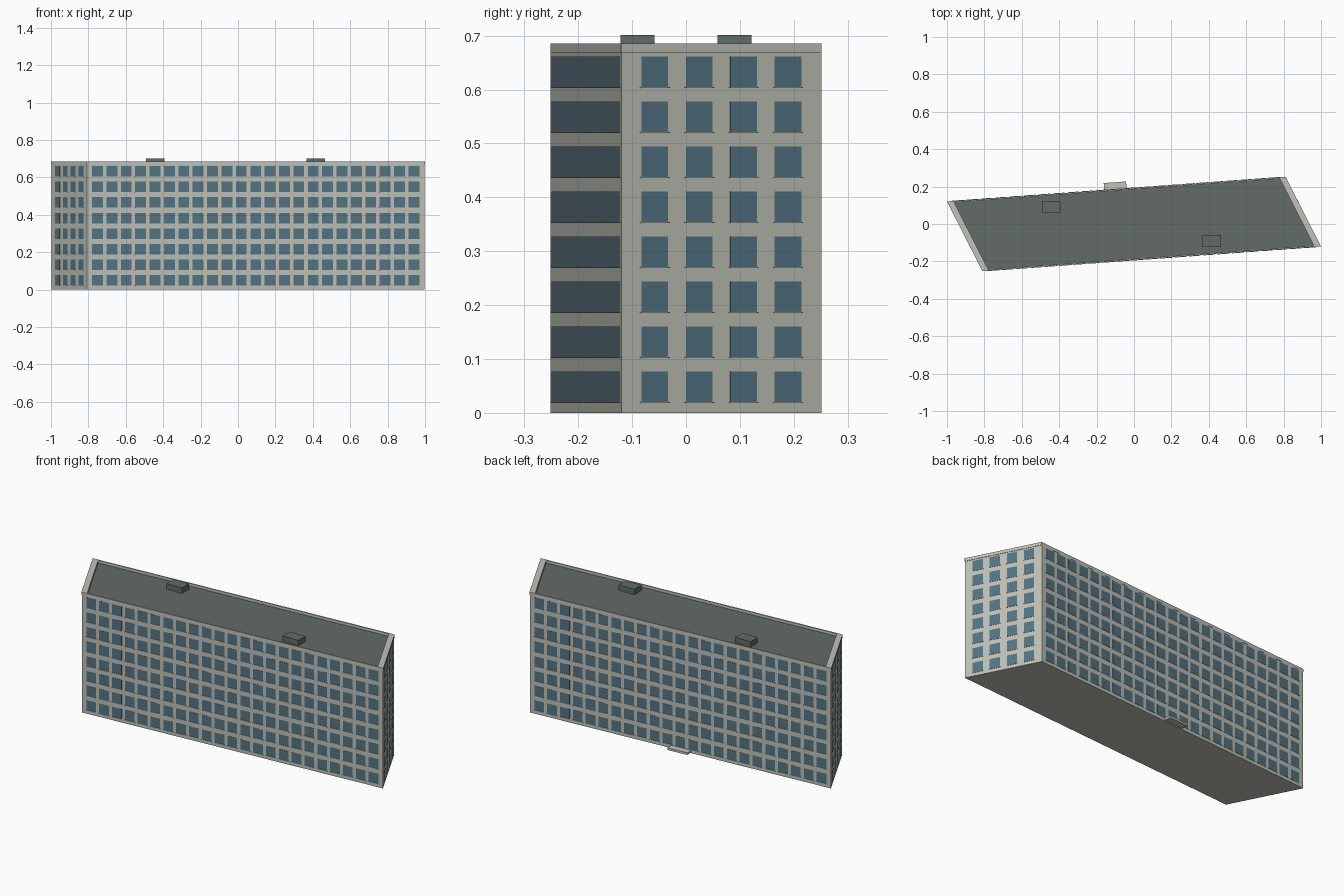
import bpy, bmesh
from mathutils import Vector, Matrix

if "Cube" in bpy.data.objects:
    bpy.data.objects.remove(bpy.data.objects["Cube"], do_unlink=True)


def material(name, r, g, b):
    m = bpy.data.materials.new(name)
    m.use_nodes = True
    m.diffuse_color = (r, g, b, 1)
    m.node_tree.nodes["Principled BSDF"].inputs["Base Color"].default_value = (r, g, b, 1)
    return m


WALL = material("warm grey wall", 0.52, 0.53, 0.47)
GLASS = material("blue grey glass", 0.084, 0.178, 0.235)
ROOF = material("dark roof felt", 0.125, 0.15, 0.135)
TRIM = material("pale concrete", 0.54, 0.54, 0.50)

# Skewed floor plan, counter-clockwise from the front left corner
PLAN = [Vector(p) for p in ((-0.808, -0.251, 0), (0.997, -0.12, 0),
                            (0.808, 0.251, 0), (-0.997, 0.12, 0))]
EAVES, TOP = 0.668, 0.685


def finish(name, bm, mat):
    bmesh.ops.recalc_face_normals(bm, faces=bm.faces)
    mesh = bpy.data.meshes.new(name)
    bm.to_mesh(mesh)
    bm.free()
    mesh.materials.append(mat)
    ob = bpy.data.objects.new(name, mesh)
    bpy.context.collection.objects.link(ob)
    return ob


def ring(bm, scale, z):
    return [bm.verts.new((p.x * scale, p.y * scale, z)) for p in PLAN]


def bridge(bm, a, b):
    for i in range(4):
        j = (i + 1) % 4
        bm.faces.new((a[i], a[j], b[j], b[i]))


def slab(name, scale, z0, z1, mat):
    bm = bmesh.new()
    low, high = ring(bm, scale, z0), ring(bm, scale, z1)
    bridge(bm, low, high)
    bm.faces.new(low)
    bm.faces.new(high)
    return finish(name, bm, mat)


def box(bm, frame, centre, size):
    bmesh.ops.create_cube(bm, size=1, matrix=frame @ Matrix.Translation(centre)
                          @ Matrix.Diagonal((*size, 1)))


def wall_frame(i):
    """Local axes: x along the wall, y outwards, z up, origin at its middle."""
    a, b = PLAN[i], PLAN[(i + 1) % 4]
    along = (b - a).normalized()
    out = along.cross(Vector((0, 0, 1)))
    mid = (a + b) / 2
    rows = [(along[k], out[k], (0, 0, 1)[k], mid[k]) for k in range(3)]
    return Matrix(rows + [(0, 0, 0, 1)])


# Main block and roof surface
slab("building_body", 1, 0, EAVES, WALL)
slab("roof_surface", 0.97, EAVES - 0.005, EAVES + 0.002, ROOF)

# Parapet: a hollow rim, slightly overhanging the walls
bm = bmesh.new()
loops = [ring(bm, s, z) for s, z in ((1.003, EAVES), (1.003, TOP), (0.965, TOP), (0.965, EAVES))]
for k in range(4):
    bridge(bm, loops[k], loops[(k + 1) % 4])
finish("parapet", bm, TRIM)

# Windows and sills on all four walls
panes, sills = bmesh.new(), bmesh.new()
for wall in range(4):
    frame = wall_frame(wall)
    count, step, width = ((23, 0.0771, 0.058), (4, 0.0925, 0.0555))[wall % 2]
    for col in range(count):
        x = (col - (count - 1) / 2) * step
        for floor in range(8):
            z = 0.0205 + floor * 0.0835
            box(panes, frame, (x, 0, z + 0.028), (width, 0.001, 0.056))
            box(sills, frame, (x, 0.0012, z - 0.001), (width + 0.005, 0.003, 0.002))
finish("windows", panes, GLASS)
finish("window_sills", sills, TRIM)

# Rooftop plant boxes
for name, x, y in (("roof_box_left", 0.416, -0.09), ("roof_box_right", -0.443, 0.09)):
    bm = bmesh.new()
    box(bm, Matrix(), (x, y, 0.685), (0.098, 0.064, 0.032))
    finish(name, bm, ROOF)

# Entrance slab at the foot of the back wall
bm = bmesh.new()
box(bm, wall_frame(2), (0.005, 0.018, 0.011), (0.12, 0.04, 0.012))
finish("entrance_slab", bm, TRIM)
